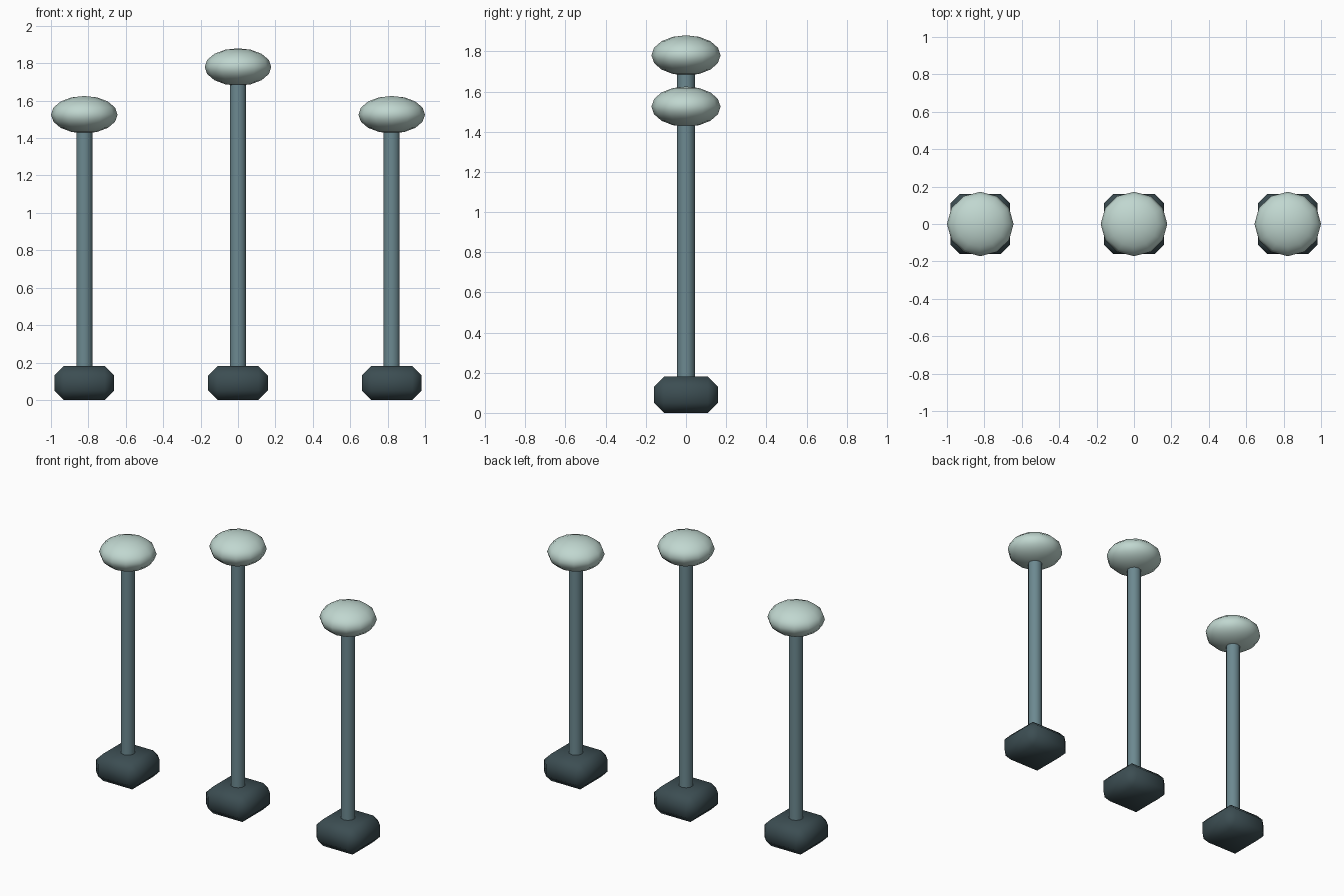
import bpy, math

cube = bpy.data.objects.get("Cube")
if cube:
    bpy.data.objects.remove(cube, do_unlink=True)


def material(name, rgb):
    m = bpy.data.materials.new(name)
    m.use_nodes = True
    m.diffuse_color = (*rgb, 1)
    m.node_tree.nodes["Principled BSDF"].inputs["Base Color"].default_value = (*rgb, 1)
    return m


BASE = material("dark slate", (0.045, 0.075, 0.085))
POLE = material("blue grey", (0.15, 0.25, 0.28))
HEAD = material("pale mint", (0.53, 0.68, 0.63))


def finish(name, mat):
    ob = bpy.context.object
    ob.name = name
    ob.data.materials.append(mat)
    bpy.ops.object.shade_smooth()
    return ob


def lamp_post(side, x, head_z):
    # Chamfered foot block
    bpy.ops.mesh.primitive_cube_add(size=1, location=(x, 0, 0.09))
    bpy.context.object.scale = (0.32, 0.32, 0.18)
    bpy.ops.object.transform_apply(location=False, rotation=False, scale=True)
    foot = finish(side + "_foot", BASE)
    bevel = foot.modifiers.new("chamfer", "BEVEL")
    bevel.width = 0.05
    bevel.segments = 1

    # Slender post from the foot into the head
    bpy.ops.mesh.primitive_cylinder_add(
        vertices=10, radius=0.045, depth=head_z - 0.16, location=(x, 0, (head_z + 0.16) / 2))
    finish(side + "_post", POLE)
    bpy.ops.object.shade_smooth_by_angle(angle=math.radians(40))

    # Flattened globe
    bpy.ops.mesh.primitive_uv_sphere_add(
        segments=12, ring_count=8, radius=1, location=(x, 0, head_z))
    bpy.context.object.scale = (0.178, 0.172, 0.1)
    finish(side + "_globe", HEAD)


for side, x, head_z in (("right", -0.822, 1.525), ("middle", 0, 1.78), ("left", 0.822, 1.525)):
    lamp_post(side, x, head_z)
